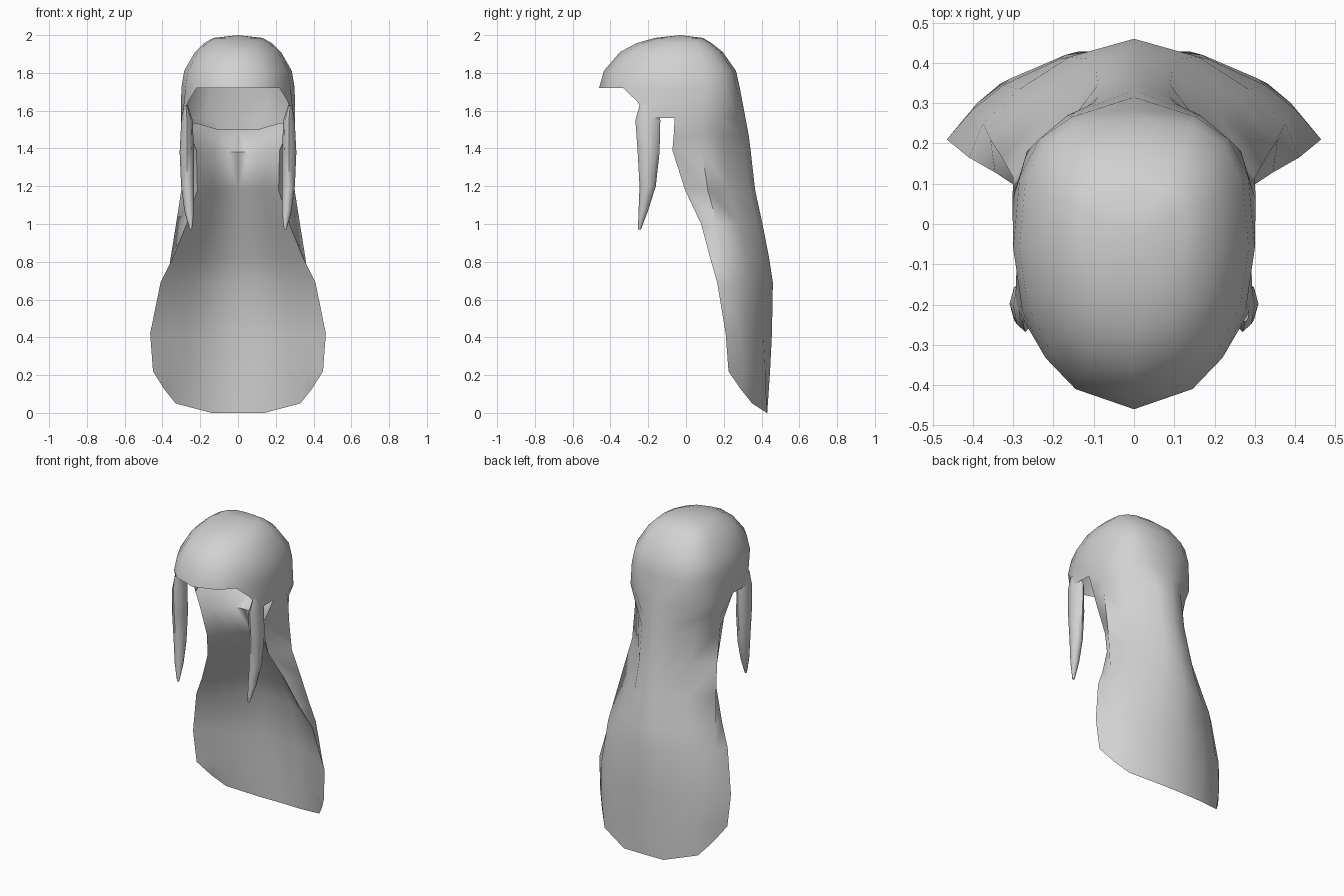
import bpy, bmesh, math

if "Cube" in bpy.data.objects:
    bpy.data.objects.remove(bpy.data.objects["Cube"])

mat = bpy.data.materials.new("hair_grey")
mat.diffuse_color = (0.64, 0.64, 0.64, 1)
mat.use_nodes = True
mat.node_tree.nodes["Principled BSDF"].inputs["Base Color"].default_value = mat.diffuse_color


def finish(name, bm, angle):
    """Turn a right-hand half into a mirrored, smooth object."""
    bmesh.ops.recalc_face_normals(bm, faces=bm.faces)
    me = bpy.data.meshes.new(name)
    bm.to_mesh(me)
    bm.free()
    ob = bpy.data.objects.new(name, me)
    bpy.context.collection.objects.link(ob)
    me.materials.append(mat)
    mod = ob.modifiers.new("mirror", 'MIRROR')
    mod.use_clip = True
    mod.merge_threshold = 0.002
    bpy.context.view_layer.objects.active = ob
    ob.select_set(True)
    bpy.ops.object.modifier_apply(modifier=mod.name)
    bpy.ops.object.shade_smooth_by_angle(angle=math.radians(angle))
    ob.select_set(False)
    return ob


def bridge(bm, a, b):
    """Quads between two equally long rows of vertices."""
    for i in range(len(a) - 1):
        ring = []
        for v in (a[i], a[i + 1], b[i + 1], b[i]):
            if v not in ring:
                ring.append(v)
        if len(ring) > 2:
            bm.faces.new(ring)


# --- Cap and long back hair, half of it, columns run from forehead to nape ---
bm = bmesh.new()
ANGLES = [0, 29, 47, 68, 90, 112.5, 135, 157.5, 180]


def cap_row(z, front, back, width):
    yc = -0.06 if z < 1.95 else -0.03
    row = []
    for deg in ANGLES:
        t = math.radians(deg)
        s, c = max(math.sin(t), 0.0), math.cos(t)
        if deg in (0, 180):
            s = 0.0
        if c > 0:
            x, y = width * s, yc + (front - yc) * c
        else:
            x, y = width * s ** 0.7, yc + (back - yc) * abs(c) ** 0.7
        row.append(bm.verts.new((x, y, z)))
    return row


crown = bm.verts.new((0, -0.03, 2.0))
rows = [cap_row(*r) for r in [(1.985, -0.165, 0.09, 0.13), (1.958, -0.26, 0.135, 0.178),
                              (1.91, -0.35, 0.195, 0.228), (1.81, -0.435, 0.265, 0.285),
                              (1.72, -0.46, 0.285, 0.30)]]
bridge(bm, [crown] * len(ANGLES), rows[0])
for a, b in zip(rows, rows[1:]):
    bridge(bm, a, b)

# temple: brim steps down to the side of the head
brim = rows[-1]
corner = bm.verts.new((0.262, -0.26, 1.65))
temple = bm.verts.new((0.295, -0.2, 1.56))
bm.faces.new((brim[2], brim[3], corner))
bm.faces.new((brim[3], temple, corner))

# outer back hair: (z, points for front edge, side, groove, ridge, spine)
outer = [
    (1.56, [(.290, -.06), (.302, .06), (.266, .18), (.165, .27), (0, .315)]),
    (1.47, [(.255, -.065), (.302, .08), (.220, .20), (.100, .30), (0, .332)]),
    (1.39, [(.220, -.072), (.300, .085), (.200, .20), (.09, .315), (0, .342)]),
    (1.18, [(.215, -.005), (.300, .115), (.185, .225), (.09, .345), (0, .366)]),
    (1.00, [(.272, .08), (.328, .165), (.205, .28), (.095, .385), (0, .405)]),
    (0.82, [(.345, .128), (.357, .21), (.240, .32), (.115, .41), (0, .44)]),
    (0.69, [(.410, .165), (.375, .25), (.285, .335), (.16, .415), (0, .46)]),
    (0.42, [(.465, .21), (.400, .285), (.325, .345), (.185, .41), (0, .455)]),
    (0.22, [(.450, .225), (.390, .30), (.310, .36), (.17, .42), (0, .445)]),
]
body = [[bm.verts.new((x, y, z)) for x, y in pts] for z, pts in outer]
tip = [body[-1][0]] + [bm.verts.new(p) for p in
                       [(.39, .29, .125), (.33, .35, .05), (.14, .428, 0), (0, .43, 0)]]
bm.faces.new((brim[3], brim[4], body[0][0], temple))
for a, b in zip([brim[4:]] + body, body + [tip]):
    bridge(bm, a, b)

# inner hollow face of the back hair
spine = [.06, .16, .25, .335, .39, .42, .43]
inner = []
for row, yc in zip(body[2:], spine):
    e = row[0].co
    inner.append([row[0]] + [
        bm.verts.new((e.x * fx, e.y + (yc - e.y) * fy, e.z - 0.01 * (e.z > 1.3)))
        for fx, fy in [(.8, .27), (.57, .58), (.27, .95), (0, 1)]])
for a, b in zip(inner, inner[1:] + [tip]):
    bridge(bm, a, b)

# neck ledge rising from the inner face to the nape
ledge = [body[1][0]] + [bm.verts.new(p) for p in
                        [(.275, .06, 1.53), (.225, .17, 1.535), (.10, .265, 1.50), (0, .295, 1.50)]]
bridge(bm, inner[0], ledge)
finish("cap_and_back_hair", bm, 75)

# --- Side locks: tapered tubes hanging in front of the ears ---
bm = bmesh.new()
SIDES = 8
prev = None
# z, centre x, centre y, half width, half depth
for z, cx, cy, rx, ry in [(1.63, .276, -.205, .010, .040), (1.55, .270, -.202, .030, .066),
                          (1.38, .271, -.198, .038, .058), (1.20, .267, -.203, .034, .043),
                          (1.07, .258, -.226, .026, .025), (0.97, .250, -.247, .006, .008)]:
    ring = [bm.verts.new((cx + rx * math.cos(2 * math.pi * i / SIDES),
                          cy + ry * math.sin(2 * math.pi * i / SIDES), z))
            for i in range(SIDES)]
    if prev:
        bridge(bm, prev + prev[:1], ring + ring[:1])
    prev = ring
bm.faces.new(prev)
finish("side_locks", bm, 60)
